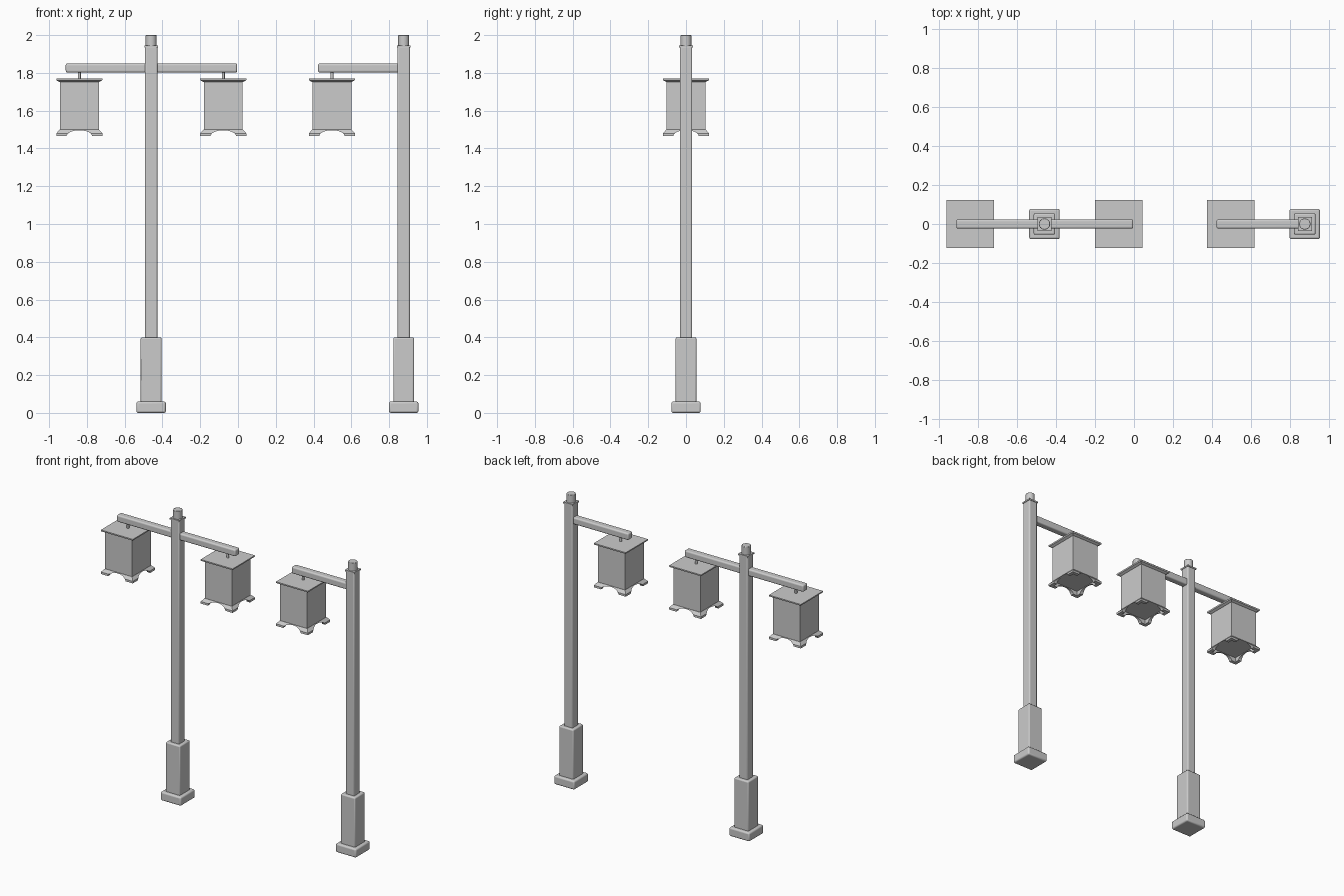
import bpy, bmesh, math

if "Cube" in bpy.data.objects:
    bpy.data.objects.remove(bpy.data.objects["Cube"])

def finish(bm, name, loc, smooth=False):
    me = bpy.data.meshes.new(name)
    bmesh.ops.recalc_face_normals(bm, faces=bm.faces)
    bm.to_mesh(me)
    bm.free()
    ob = bpy.data.objects.new(name, me)
    ob.location = loc
    bpy.context.collection.objects.link(ob)
    if smooth:
        bpy.ops.object.select_all(action='DESELECT')
        ob.select_set(True)
        bpy.context.view_layer.objects.active = ob
        bpy.ops.object.shade_smooth_by_angle(angle=math.radians(40))
    return ob

def loft(name, x, profile):
    """Square rings of (half width, z), capped at both ends."""
    bm = bmesh.new()
    rings = [[bm.verts.new((sx * w, sy * w, z)) for sx, sy in ((-1, -1), (1, -1), (1, 1), (-1, 1))]
             for w, z in profile]
    for a, b in zip(rings, rings[1:]):
        for i in range(4):
            bm.faces.new((a[i], a[(i + 1) % 4], b[(i + 1) % 4], b[i]))
    bm.faces.new(rings[0])
    bm.faces.new(rings[-1])
    return finish(bm, name, (x, 0, 0))

def bevel(ob, width, segments=3):
    m = ob.modifiers.new("round", 'BEVEL')
    m.width, m.segments, m.limit_method = width, segments, 'ANGLE'
    bpy.ops.object.select_all(action='DESELECT')
    ob.select_set(True)
    bpy.context.view_layer.objects.active = ob
    bpy.ops.object.shade_smooth_by_angle(angle=math.radians(40))

def box(name, x0, x1, hy, z0, z1):
    bm = bmesh.new()
    bmesh.ops.create_cube(bm, size=1)
    bmesh.ops.scale(bm, vec=(x1 - x0, 2 * hy, z1 - z0), verts=bm.verts)
    return finish(bm, name, ((x0 + x1) / 2, 0, (z0 + z1) / 2))

def cyl(name, x, r, z0, z1, n=24):
    bm = bmesh.new()
    bmesh.ops.create_cone(bm, cap_ends=True, segments=n, radius1=r, radius2=r, depth=z1 - z0)
    return finish(bm, name, (x, 0, (z0 + z1) / 2), True)

def skirt(x):
    """Flared hollow foot frame with an arch cut through each side."""
    def out(z):
        return 0.104 + 0.018 * min(1, (1.5 - z) / 0.02)
    half, n = 0.122, 16
    bm = bmesh.new()
    # arch samples across one side, in fractions of the side's half width
    ts = [-1] + [-0.55 * math.cos(math.pi * i / n) for i in range(n + 1)] + [1]
    for k in range(4):
        c, s = math.cos(k * math.pi / 2), math.sin(k * math.pi / 2)
        def v(a, d, z):
            return bm.verts.new((a * c + d * s, a * s - d * c, z))
        cols = []
        for t in ts:
            zb = 1.466 + 0.03 * math.sqrt(max(0, 1 - (t / 0.55) ** 2))
            zm = max(1.48, zb)
            e = 1 if abs(t) == 1 else 0
            def along(d):
                return t * d if e else t * half
            db, dm, inner = out(zb), out(zm), 0.098
            cols.append([v(along(0.104), 0.104, 1.5), v(along(dm), dm, zm),
                         v(along(db), db, zb), v(along(inner), inner, zb),
                         v(along(inner), inner, 1.5)])
        for a, b in zip(cols, cols[1:]):
            for i in range(5):
                j = (i + 1) % 5
                bm.faces.new((a[i], b[i], b[j], a[j]))
    bmesh.ops.remove_doubles(bm, verts=bm.verts, dist=1e-5)
    bmesh.ops.dissolve_degenerate(bm, dist=1e-5, edges=bm.edges)
    finish(bm, "lantern_skirt", (x, 0, 0), True)

def lantern(x):
    cyl("lantern_hanger", x, 0.008, 1.765, 1.81, 12)
    loft("lantern_lid", x, [(0.105, 1.752), (0.12, 1.76), (0.122, 1.764), (0.122, 1.77)])
    loft("lantern_body", x, [(0.103, 1.497), (0.103, 1.756)])
    skirt(x)

def post(x, arm_from, arm_to):
    bevel(box("base_plinth", x - 0.078, x + 0.078, 0.078, 0, 0.06), 0.01)
    bevel(box("pedestal", x - 0.055, x + 0.055, 0.055, 0.05, 0.40), 0.008)
    bevel(box("pole", x - 0.033, x + 0.033, 0.033, 0.39, 1.94), 0.008)
    box("pole_collar", x - 0.036, x + 0.036, 0.036, 1.934, 1.944)
    bevel(cyl("pole_cap", x, 0.029, 1.94, 2.0), 0.003, 2)
    bevel(box("arm", arm_from, arm_to, 0.024, 1.802, 1.85), 0.01, 4)

# double lamp post, single lamp post
post(-0.46, -0.912, -0.004)
post(0.877, 0.424, 0.877)
for lx in (-0.84, -0.078, 0.497):
    lantern(lx)
